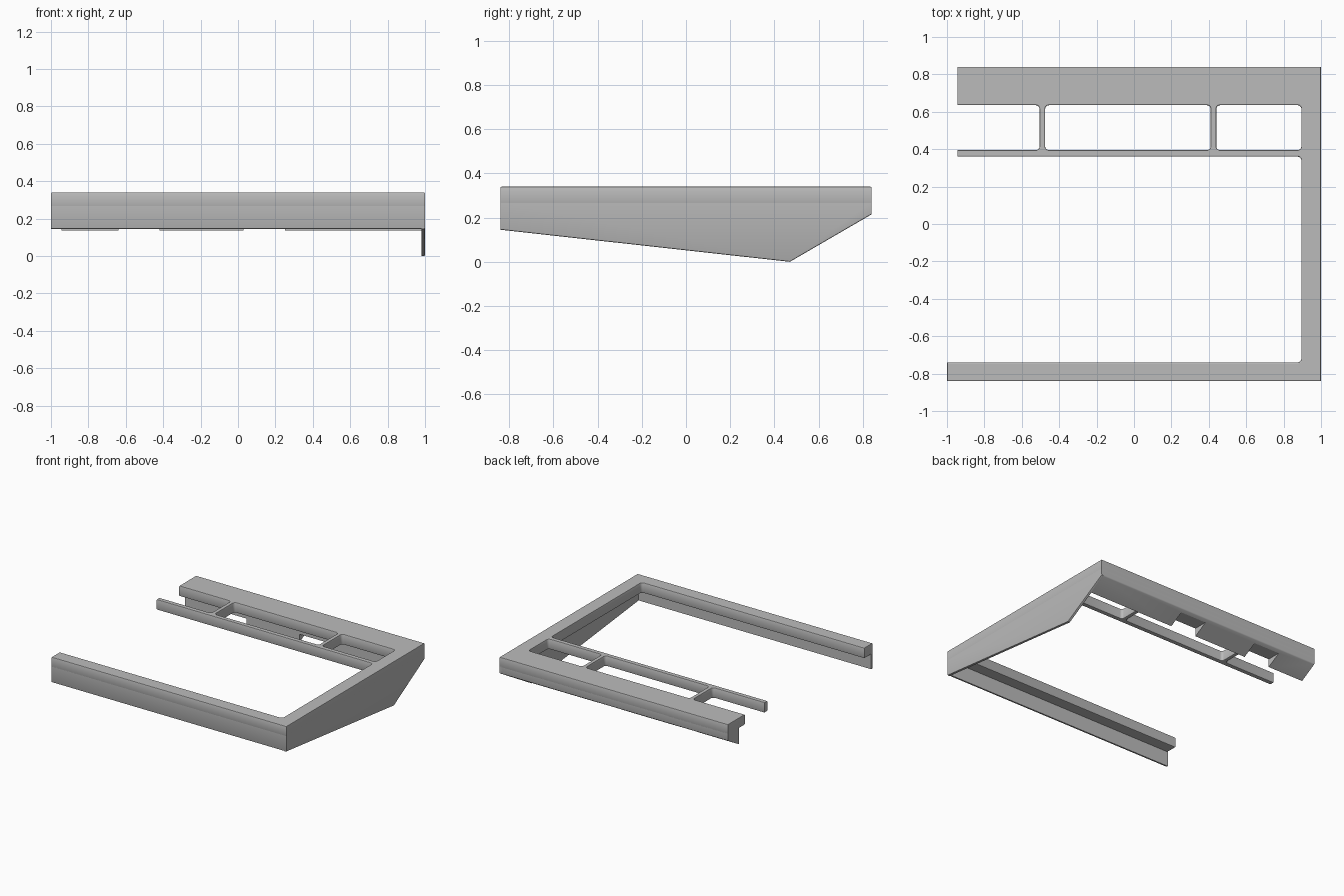
import bpy, bmesh, math
from mathutils import Vector

cube = bpy.data.objects.get("Cube")
if cube:
    bpy.data.objects.remove(cube, do_unlink=True)

grey = bpy.data.materials.new("plain_grey")
grey.use_nodes = True
GREY = (0.5, 0.5, 0.5, 1)
grey.diffuse_color = GREY
grey.node_tree.nodes["Principled BSDF"].inputs["Base Color"].default_value = GREY

TOP, UNDER = 0.34, 0.26      # top frame heights
L, F, B, R = -1.0, -0.84, 0.84, 1.0
SHORT = -0.945               # open end of the rear rails
CH = 0.006


def add(name, mesh):
    ob = bpy.data.objects.new(name, mesh)
    bpy.context.scene.collection.objects.link(ob)
    return ob


def rounded(points, radius=0.02, steps=4):
    """Points flagged with a third value get a rounded corner."""
    out = []
    for i, p in enumerate(points):
        c = Vector(p[:2])
        if len(p) < 3:
            out.append(c)
            continue
        a = c + (Vector(points[i - 1][:2]) - c).normalized() * radius
        b = c + (Vector(points[(i + 1) % len(points)][:2]) - c).normalized() * radius
        centre = a + b - c
        for s in range(steps + 1):
            t = math.pi / 2 * s / steps
            out.append(centre + (a - centre) * math.cos(t) + (b - centre) * math.sin(t))
    return out


def flat_frame(name, loops):
    """Filled outline with holes, extruded and softly chamfered."""
    cu = bpy.data.curves.new(name, 'CURVE')
    cu.dimensions, cu.fill_mode = '2D', 'BOTH'
    cu.extrude = (TOP - UNDER) / 2 - CH
    cu.bevel_depth, cu.offset, cu.bevel_resolution = CH, -CH, 1
    for loop in loops:
        sp = cu.splines.new('POLY')
        sp.points.add(len(loop) - 1)
        for pt, co in zip(sp.points, loop):
            pt.co = (co.x, co.y, 0, 1)
        sp.use_cyclic_u = True
    tmp = add(name + "_curve", cu)
    bpy.context.view_layer.update()
    mesh = bpy.data.meshes.new_from_object(tmp)
    bpy.data.objects.remove(tmp, do_unlink=True)
    ob = add(name, mesh)
    ob.location.z = (TOP + UNDER) / 2
    return ob


def prism(name, profile, x0, x1, soft=None):
    """Extrude a (y, z) profile along x, chamfering the edges picked by soft."""
    bm = bmesh.new()
    face = bm.faces.new([bm.verts.new((x0, y, z)) for y, z in profile])
    ext = bmesh.ops.extrude_face_region(bm, geom=[face])
    moved = [v for v in ext["geom"] if isinstance(v, bmesh.types.BMVert)]
    bmesh.ops.translate(bm, verts=moved, vec=(x1 - x0, 0, 0))
    if soft:
        edges = [e for e in bm.edges if all(soft(v.co) for v in e.verts)]
        bmesh.ops.bevel(bm, geom=edges, offset=CH, segments=2, profile=0.5, affect='EDGES')
    bmesh.ops.recalc_face_normals(bm, faces=bm.faces)
    mesh = bpy.data.meshes.new(name)
    bm.to_mesh(mesh)
    bm.free()
    return add(name, mesh)


# Top frame: three sides, narrow inner rail and two ribs
INNER, RAIL_F, RAIL_B, SHELF = 0.895, 0.36, 0.395, 0.635
ribs = [(-0.505, -0.475), (0.41, 0.44)]
outline = [(L, F), (R, F), (R, B), (SHORT, B), (SHORT, SHELF),
           (ribs[0][0], SHELF, 1), (ribs[0][0], RAIL_B, 1), (SHORT, RAIL_B),
           (SHORT, RAIL_F), (INNER, RAIL_F, 1), (INNER, -0.74, 1), (L, -0.74)]
holes = [[(a, RAIL_B, 1), (a, SHELF, 1), (b, SHELF, 1), (b, RAIL_B, 1)]
         for a, b in ((ribs[0][1], ribs[1][0]), (ribs[1][1], INNER))]
frame = flat_frame("top_frame", [rounded(p) for p in [outline] + holes])

# Hanging skirts on the front and the side
seam = UNDER + 0.01
front = prism("front_skirt", [(F, 0.145), (F + 0.016, 0.145), (F + 0.016, seam), (F, seam)],
              L, R - 0.001, lambda c: c.y < F + 0.001 and c.z < 0.2)
side = prism("side_skirt", [(F, 0.145), (0.47, 0), (B, 0.215), (B, seam), (F, seam)],
             R - 0.018, R, lambda c: c.x > R - 0.001 and c.z < 0.25)

# Rear body with a sloping underside and two notches
WALL = 0.705
rear = prism("rear_body", [(B, 0.215), (WALL, 0.137), (WALL, seam), (B, seam)],
             SHORT, R - 0.01, lambda c: c.y > B - 0.001 and c.z < 0.25)
for i, x in enumerate((0.14, -0.53)):
    y0, y1, z0, z1 = WALL - 0.05, B - 0.02, 0.05, 0.2
    cutter = prism(f"notch_cutter_{i + 1}", [(y0, z0), (y1, z0), (y1, z1), (y0, z1)],
                   x - 0.11, x + 0.11)
    cutter.hide_render = True
    cutter.hide_set(True)
    cutter.display_type = 'WIRE'
    mod = rear.modifiers.new("notch", 'BOOLEAN')
    mod.operation, mod.solver, mod.object = 'DIFFERENCE', 'EXACT', cutter

# Colour and shading
bpy.ops.object.select_all(action='DESELECT')
for ob in (frame, front, side, rear):
    ob.data.materials.clear()
    ob.data.materials.append(grey)
    ob.select_set(True)
bpy.context.view_layer.objects.active = frame
bpy.ops.object.shade_smooth_by_angle(angle=math.radians(30))
